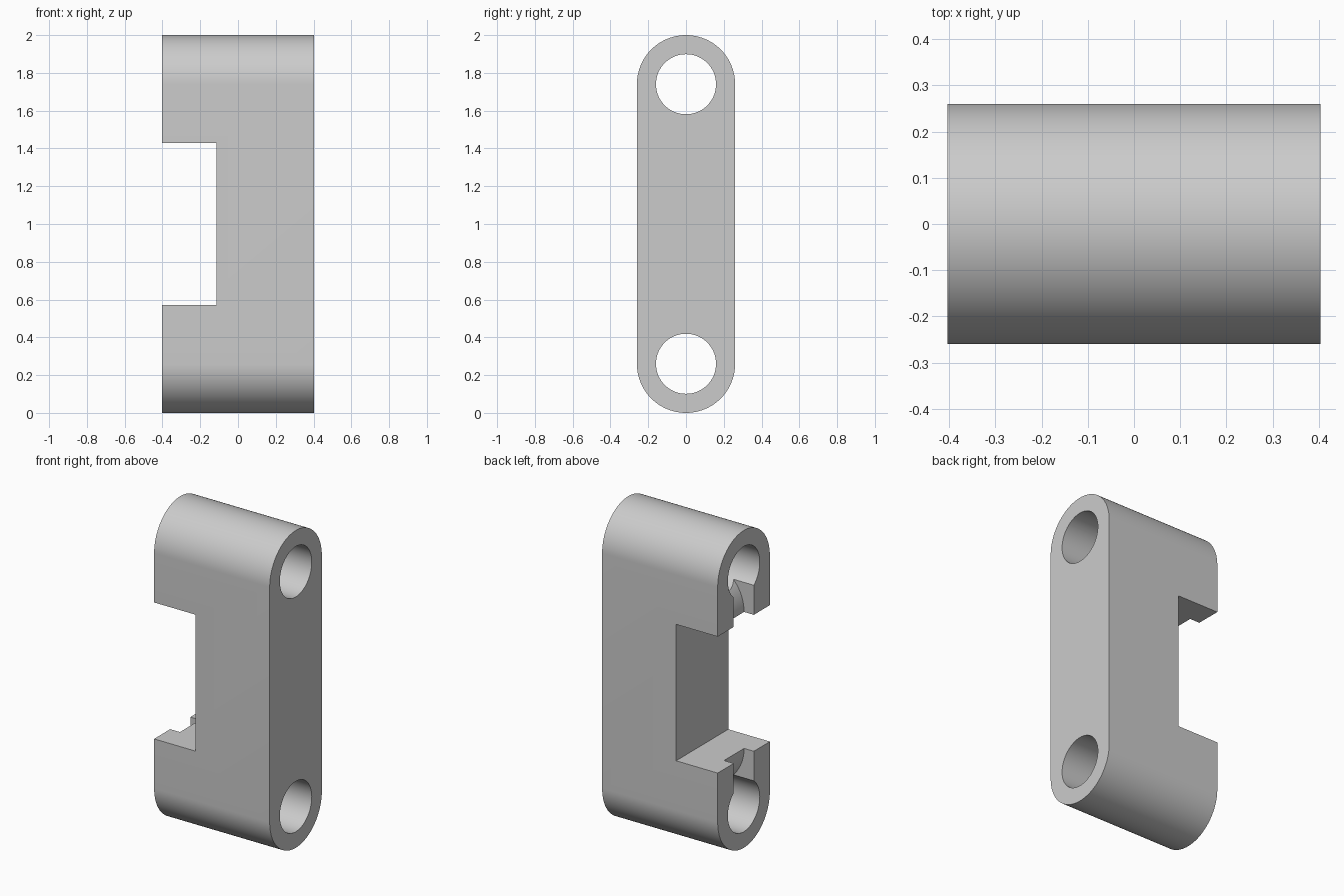
import bpy, bmesh
from math import pi, sin, cos, radians
from mathutils import Vector

cube = bpy.data.objects.get("Cube")
if cube:
    bpy.data.objects.remove(cube, do_unlink=True)

HALF_X, OUTER, HOLE = 0.403, 0.26, 0.159
LOW, HIGH = OUTER, 2 - OUTER            # hole heights
NOTCH_X, NOTCH_LOW, NOTCH_HIGH = -0.113, 0.57, 1.43
SLOT_X, SLOT_HALF, LIP = -0.335, 0.10, 0.27

grey = bpy.data.materials.new("plain grey")
grey.use_nodes = True
colour = (0.6, 0.6, 0.6, 1)
grey.diffuse_color = colour
grey.node_tree.nodes["Principled BSDF"].inputs["Base Color"].default_value = colour


def arc(cu, cv, r, start, end, steps):
    """Points on an arc, angles in degrees."""
    angles = [radians(start + (end - start) * i / steps) for i in range(steps + 1)]
    return [(cu + r * cos(a), cv + r * sin(a)) for a in angles]


def prism(name, points, place, sweep):
    """Extrude a flat profile; place maps each 2D point into space."""
    bm = bmesh.new()
    face = bm.faces.new([bm.verts.new(place(u, v)) for u, v in points])
    extruded = bmesh.ops.extrude_face_region(bm, geom=[face])["geom"]
    moved = [g for g in extruded if isinstance(g, bmesh.types.BMVert)]
    bmesh.ops.translate(bm, verts=moved, vec=Vector(sweep))
    bmesh.ops.recalc_face_normals(bm, faces=bm.faces)
    mesh = bpy.data.meshes.new(name)
    bm.to_mesh(mesh)
    bm.free()
    mesh.materials.append(grey)
    obj = bpy.data.objects.new(name, mesh)
    bpy.context.collection.objects.link(obj)
    return obj


def along_x(start):
    return lambda u, v: (start, u, v)


def along_y(start):
    return lambda u, v: (u, start, v)


# Rounded link body
outline = arc(0, HIGH, OUTER, 0, 180, 48) + arc(0, LOW, OUTER, 180, 360, 48)
body = prism("link_body", outline, along_x(-HALF_X), (2 * HALF_X, 0, 0))

# Side notch
cutters = [prism("notch_cutter",
                 [(-1, NOTCH_LOW), (NOTCH_X, NOTCH_LOW), (NOTCH_X, NOTCH_HIGH), (-1, NOTCH_HIGH)],
                 along_y(-0.5), (0, 1, 0))]

# Pin holes, and the slots with a rounded lip that join them to the notch
for z, edge, up in ((LOW, NOTCH_LOW, -1), (HIGH, NOTCH_HIGH, 1)):
    cutters.append(prism("hole_cutter", arc(0, z, HOLE, 0, 360, 64)[:-1],
                         along_x(-1), (2, 0, 0)))
    lip = [(u, edge + up * v) for u, v in arc(SLOT_X + LIP, 0, LIP, 180, 122, 16)]
    start = edge - up * 0.05
    profile = [(-1, start), (SLOT_X, start)] + lip + [(-1, lip[-1][1])]
    cutters.append(prism("slot_cutter", profile, along_y(-SLOT_HALF), (0, 2 * SLOT_HALF, 0)))

bpy.ops.object.select_all(action="DESELECT")
bpy.context.view_layer.objects.active = body
body.select_set(True)
for cutter in cutters:
    cutter.hide_render = True
    cut = body.modifiers.new("cut", "BOOLEAN")
    cut.operation = "DIFFERENCE"
    cut.solver = "EXACT"
    cut.object = cutter
    bpy.ops.object.modifier_apply(modifier=cut.name)
    bpy.data.objects.remove(cutter, do_unlink=True)

bpy.ops.object.shade_smooth_by_angle(angle=radians(30))
